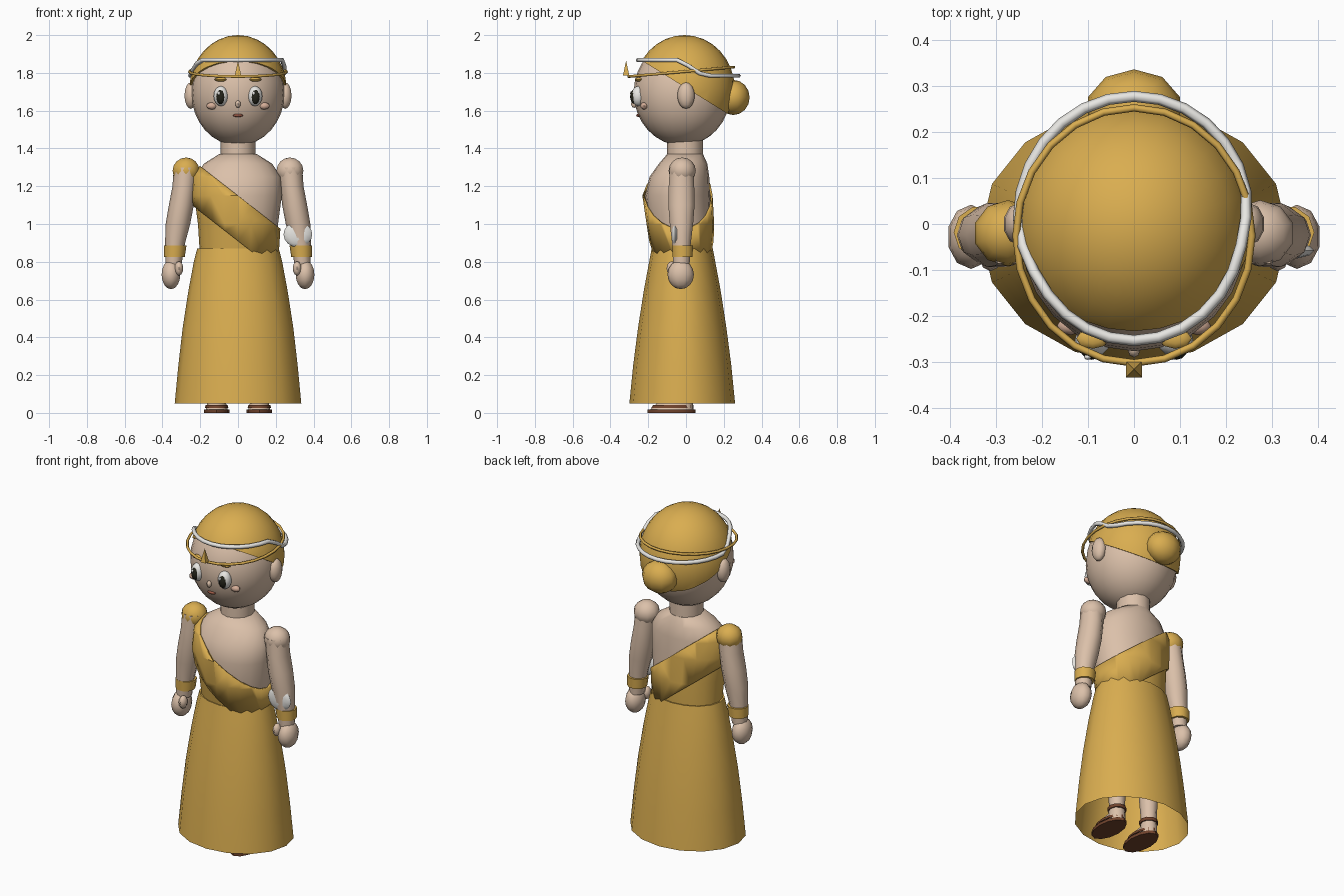
import bpy, bmesh, math
from mathutils import Vector, Matrix

if "Cube" in bpy.data.objects:
    bpy.data.objects.remove(bpy.data.objects["Cube"])


def colour(name, r, g, b):
    m = bpy.data.materials.new(name)
    m.diffuse_color = (r, g, b, 1)
    m.use_nodes = True
    m.node_tree.nodes["Principled BSDF"].inputs["Base Color"].default_value = m.diffuse_color
    return m


GOLD = colour("gold", 0.70, 0.42, 0.08)
SKIN = colour("skin", 0.71, 0.53, 0.40)
WHITE = colour("white", 0.80, 0.79, 0.76)
BROWN = colour("brown_leather", 0.16, 0.055, 0.025)
DARK = colour("dark_iris", 0.017, 0.017, 0.010)
BLUSH = colour("blush", 0.66, 0.42, 0.31)
LIP = colour("lip", 0.32, 0.10, 0.06)


def finish(name, bm, mats, angle=52):
    bmesh.ops.recalc_face_normals(bm, faces=bm.faces)
    me = bpy.data.meshes.new(name)
    bm.to_mesh(me)
    bm.free()
    ob = bpy.data.objects.new(name, me)
    bpy.context.collection.objects.link(ob)
    for m in mats:
        me.materials.append(m)
    bpy.ops.object.select_all(action='DESELECT')
    ob.select_set(True)
    bpy.context.view_layer.objects.active = ob
    bpy.ops.object.shade_smooth_by_angle(angle=math.radians(angle))
    return ob


def ball_mesh(loc, rad, seg, rings):
    bm = bmesh.new()
    mat = Matrix.Translation(loc) @ Matrix.Diagonal((*rad, 1))
    bmesh.ops.create_uvsphere(bm, u_segments=seg, v_segments=rings, radius=1, matrix=mat)
    return bm


def ball(name, mat, loc, rad, seg=12, rings=8):
    return finish(name, ball_mesh(loc, rad, seg, rings), [mat])


def loft_mesh(rows, sides, caps=True):
    """Stack ellipses given as (z, cx, cy, rx, ry)."""
    bm = bmesh.new()
    loops = []
    for z, cx, cy, rx, ry in rows:
        loops.append([bm.verts.new((cx + rx * math.cos(math.tau * i / sides),
                                    cy + ry * math.sin(math.tau * i / sides), z))
                      for i in range(sides)])
    for a, b in zip(loops, loops[1:]):
        for i in range(sides):
            j = (i + 1) % sides
            bm.faces.new((a[i], a[j], b[j], b[i]))
    if caps:
        bm.faces.new(loops[0])
        bm.faces.new(loops[-1])
    return bm


def loft(name, mat, rows, sides=12, caps=True):
    return finish(name, loft_mesh(rows, sides, caps), [mat])


def cut(bm, point, normal, clear=False):
    bmesh.ops.bisect_plane(bm, geom=bm.verts[:] + bm.edges[:] + bm.faces[:],
                           plane_co=point, plane_no=normal, clear_outer=clear)


def tube_loop(name, mat, pts, radius):
    """Closed round band through the points."""
    bm = bmesh.new()
    n, k, loops = len(pts), 6, []
    for i, p in enumerate(pts):
        t = (pts[(i + 1) % n] - pts[i - 1]).normalized()
        side = t.cross(Vector((0, 0, 1))).normalized()
        up = side.cross(t)
        loops.append([bm.verts.new(p + radius * (side * math.cos(math.tau * a / k)
                                                 + up * math.sin(math.tau * a / k)))
                      for a in range(k)])
    for i in range(n):
        a, b = loops[i], loops[(i + 1) % n]
        for j in range(k):
            bm.faces.new((a[j], a[(j + 1) % k], b[(j + 1) % k], b[j]))
    return finish(name, bm, [mat], 62)


# Head, neck and hair
ball("head", SKIN, (0, -0.02, 1.695), (0.247, 0.257, 0.28), 24, 16)
loft("neck", SKIN, [(1.34, 0, -0.005, 0.092, 0.095), (1.46, 0, -0.005, 0.092, 0.095)])
hair = ball_mesh((0, -0.008, 1.715), (0.257, 0.266, 0.285), 24, 16)
cut(hair, (0, 0, 1.72), (0, -0.62, -1), True)
bmesh.ops.holes_fill(hair, edges=[e for e in hair.edges if e.is_boundary])
finish("hair_cap", hair, [GOLD])
ball("hair_bun", GOLD, (0, 0.25, 1.67), (0.105, 0.087, 0.093), 10, 8)

# Face
ball("nose", SKIN, (0, -0.273, 1.635), (0.014, 0.018, 0.02), 8, 6)
ball("mouth", LIP, (0, -0.25, 1.575), (0.027, 0.014, 0.009), 8, 6)
for s, side in ((-1, "right"), (1, "left")):
    ball(side + "_ear", SKIN, (s * 0.25, 0.0, 1.68), (0.035, 0.046, 0.07), 10, 8)
    ball(side + "_eye", WHITE, (s * 0.09, -0.253, 1.677), (0.039, 0.037, 0.053))
    ball(side + "_iris", DARK, (s * 0.092, -0.268, 1.674), (0.026, 0.028, 0.041))
    ball(side + "_eye_glint", WHITE, (s * 0.092 - 0.009, -0.29, 1.692), (0.008, 0.006, 0.01), 8, 6)
    ball(side + "_eyebrow", GOLD, (s * 0.09, -0.25, 1.765), (0.036, 0.022, 0.011), 8, 6)
    ball(side + "_cheek", BLUSH, (s * 0.138, -0.222, 1.625), (0.03, 0.02, 0.019), 8, 6)

# Thin tilted circlet with a spike at the front
ring = []
for i in range(24):
    a = math.tau * i / 24
    y = -0.025 + 0.278 * math.sin(a)
    ring.append(Vector((0.257 * math.cos(a), y, 1.808 + 0.09 * y)))
tube_loop("circlet", GOLD, ring, 0.008)
spike = bmesh.new()
bmesh.ops.create_cone(spike, cap_ends=True, segments=4, radius1=0.024, radius2=0.0, depth=0.08,
                      matrix=Matrix.Translation((0, -0.317, 1.825)) @ Matrix.Rotation(math.pi / 4, 4, 'Z'))
finish("circlet_spike", spike, [GOLD], 30)

# White headband: high over the brow, stepping down behind
band = []
for i in range(28):
    a = math.tau * i / 28
    y = 0.012 + 0.266 * math.sin(a)
    x = 0.252 * math.cos(a)
    start = -0.03 if x > 0 else -0.13
    t = min(max((y - start) / 0.12, 0), 1)
    band.append(Vector((x * (0.95 + 0.05 * t), y, 1.868 - 0.083 * t)))
tube_loop("headband", WHITE, band, 0.012)

# Torso, gold below a diagonal neckline
TORSO = [(0.84, -0.02, 0.202, 0.15), (1.0, -0.03, 0.212, 0.165), (1.15, -0.045, 0.232, 0.172),
         (1.25, -0.035, 0.228, 0.158), (1.32, -0.015, 0.18, 0.128), (1.37, -0.005, 0.10, 0.095)]
SLANT = Vector((0.78, 0, 1))
torso = loft_mesh([(z, 0, cy, rx, ry) for z, cy, rx, ry in TORSO], 20)
cut(torso, (0, 0, 1.05), SLANT)
for f in torso.faces:
    f.material_index = 1 if f.calc_center_median().dot(SLANT) < 1.05 else 0
finish("torso", torso, [SKIN, GOLD])

# Diagonal sash over one shoulder
sash = loft_mesh([(z, 0, cy, rx + 0.014, ry + 0.014) for z, cy, rx, ry in TORSO], 20, False)
cut(sash, (0, 0, 1.15), SLANT, True)
cut(sash, (0, 0, 0.91), -SLANT, True)
thick = finish("sash", sash, [GOLD]).modifiers.new("thickness", 'SOLIDIFY')
thick.thickness = 0.012

# Long open skirt
SKIRT = [(0.868, 0.205, 0.152), (0.87, 0.216, 0.162), (0.80, 0.234, 0.175), (0.65, 0.262, 0.203),
         (0.45, 0.293, 0.234), (0.25, 0.316, 0.26), (0.05, 0.335, 0.28)]
loft("skirt", GOLD, [(z, 0, -0.02, rx, ry) for z, rx, ry in SKIRT], 16, False)

# Arms, hands, legs and sandals
ARM = [(1.30, 0.275, 0.065, 0.065), (1.20, 0.285, 0.062, 0.071), (1.10, 0.300, 0.066, 0.073),
       (1.00, 0.318, 0.065, 0.065), (0.90, 0.333, 0.053, 0.052), (0.78, 0.342, 0.042, 0.045)]
for s, side in ((-1, "right"), (1, "left")):
    ball(side + "_shoulder", GOLD if s < 0 else SKIN, (s * 0.275, -0.02, 1.282),
         (0.075, 0.072, 0.07), 10, 8)
    loft(side + "_arm", SKIN, [(z, s * cx, -0.024, rx, ry) for z, cx, rx, ry in ARM], 10)
    loft(side + "_bracelet", GOLD, [(0.825, s * 0.337, -0.018, 0.055, 0.055),
                                    (0.885, s * 0.333, -0.018, 0.06, 0.058)], 10)
    ball(side + "_hand", SKIN, (s * 0.355, -0.028, 0.732), (0.052, 0.07, 0.077), 10, 8)
    ball(side + "_thumb", SKIN, (s * 0.313, -0.075, 0.765), (0.023, 0.028, 0.038), 8, 6)

    x = s * 0.113
    loft(side + "_leg", SKIN, [(0.02, x, -0.01, 0.046, 0.05), (0.12, x, -0.01, 0.043, 0.045),
                               (0.35, x, -0.015, 0.058, 0.06), (0.8, x, -0.02, 0.075, 0.08)], 10)
    loft(side + "_foot", SKIN, [(0.018, x, -0.075, 0.058, 0.115), (0.05, x, -0.06, 0.05, 0.095),
                                (0.07, x, -0.03, 0.035, 0.05)])
    loft(side + "_sole", BROWN, [(0.0, x, -0.077, 0.068, 0.126), (0.018, x, -0.077, 0.068, 0.126)])
    loft(side + "_foot_strap", BROWN, [(0.027, x, -0.072, 0.062, 0.112),
                                       (0.043, x, -0.067, 0.058, 0.106)])
    loft(side + "_ankle_strap", BROWN, [(0.085, x, -0.01, 0.051, 0.053),
                                        (0.105, x, -0.01, 0.051, 0.053)], 10)

# White disc worn on the left forearm
ball("forearm_disc", WHITE, (0.317, -0.058, 0.945), (0.076, 0.02, 0.068), 12, 8)
